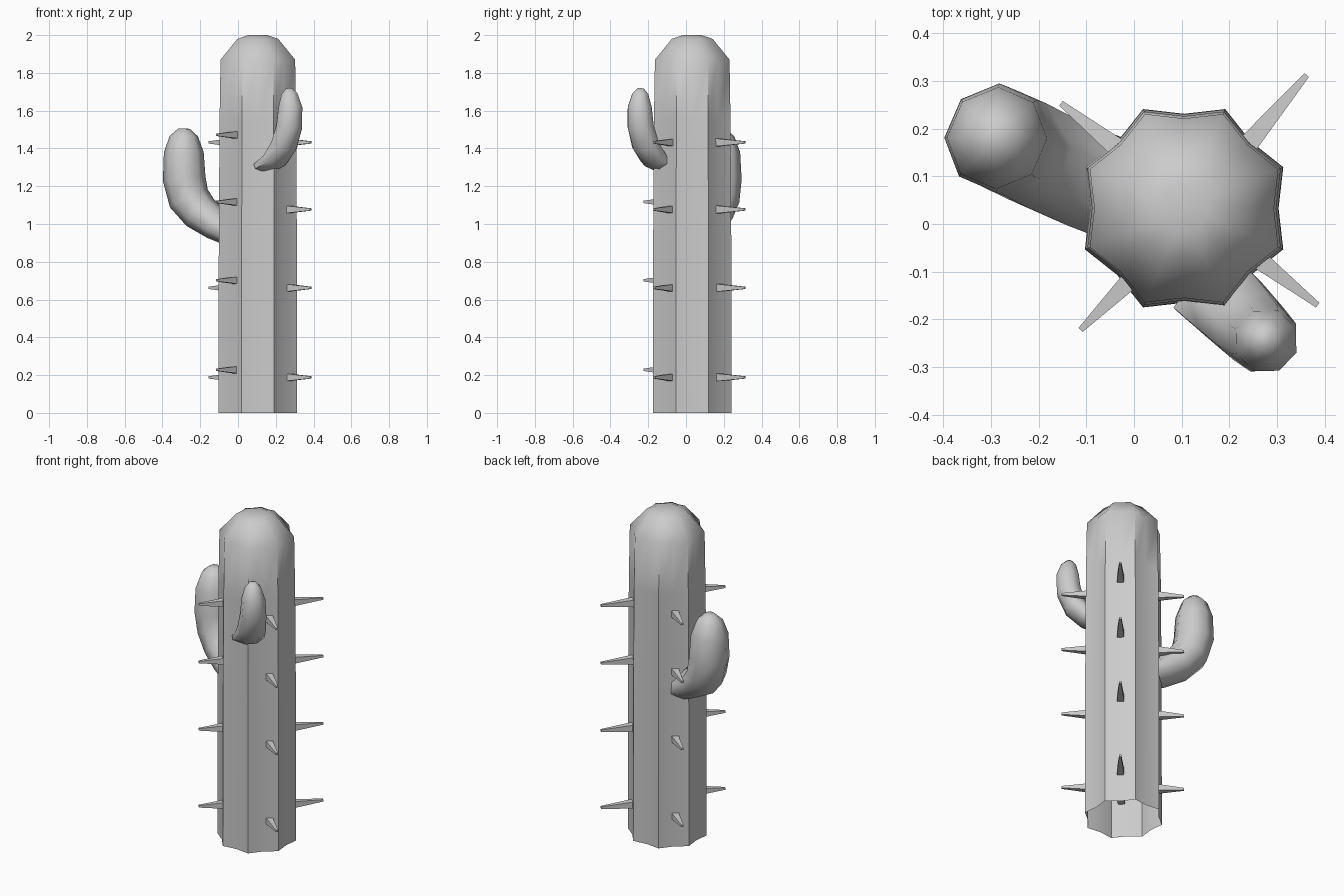
import bpy, bmesh, math
from mathutils import Vector, Matrix

if "Cube" in bpy.data.objects:
    bpy.data.objects.remove(bpy.data.objects["Cube"])


def make_object(name, bm, smooth_angle=None):
    bmesh.ops.recalc_face_normals(bm, faces=bm.faces)
    mesh = bpy.data.meshes.new(name)
    bm.to_mesh(mesh)
    bm.free()
    obj = bpy.data.objects.new(name, mesh)
    bpy.context.collection.objects.link(obj)
    if smooth_angle:
        bpy.ops.object.select_all(action='DESELECT')
        obj.select_set(True)
        bpy.context.view_layer.objects.active = obj
        bpy.ops.object.shade_smooth_by_angle(angle=math.radians(smooth_angle))
    return obj


def loft(name, rings, smooth_angle):
    """Skin a list of closed rings, capping only the last one."""
    bm = bmesh.new()
    loops = [[bm.verts.new(p) for p in ring] for ring in rings]
    n = len(loops[0])
    for a, b in zip(loops, loops[1:]):
        for i in range(n):
            j = (i + 1) % n
            bm.faces.new((a[i], a[j], b[j], b[i]))
    tip = bm.verts.new(sum((v.co for v in loops[-1]), Vector()) / n)
    for i in range(n):
        bm.faces.new((loops[-1][i], loops[-1][(i + 1) % n], tip))
    return make_object(name, bm, smooth_angle)


# Trunk: eight ridges with shallow valleys, domed top, open underneath
CENTRE = Vector((0.105, 0.033, 0))
rings = []
for z, s in [(0, 1), (0.9, 0.995), (1.55, 0.975), (1.87, 0.95),
             (1.98, 0.52), (2.0, 0.24)]:
    ring = []
    for i in range(16):
        a = math.radians(22.5 * i)
        r = (0.225 if i % 2 else 0.198) * s
        ring.append(CENTRE + Vector((r * math.cos(a), r * math.sin(a), z)))
    rings.append(ring)
loft("trunk", rings, 50)


# Arms: octagonal tubes that bend upward; each row is x, y, z, side radius, height radius
def arm(name, rows):
    pts = [Vector(r[:3]) for r in rows]
    out = pts[-1] - pts[0]
    out.z = 0
    side = Vector((0, 0, 1)).cross(out.normalized())
    rings = []
    for k, p in enumerate(pts):
        t = (pts[min(k + 1, len(pts) - 1)] - pts[max(k - 1, 0)]).normalized()
        up = t.cross(side).normalized()
        rings.append([p + side * rows[k][3] * math.cos(math.tau * (i + .5) / 8)
                      + up * rows[k][4] * math.sin(math.tau * (i + .5) / 8)
                      for i in range(8)])
    loft(name, rings, 60)


arm("large_arm", [
    (-0.02, 0.065, 0.95, 0.115, 0.075),
    (-0.11, 0.10, 0.995, 0.115, 0.085),
    (-0.20, 0.14, 1.06, 0.115, 0.10),
    (-0.26, 0.17, 1.135, 0.115, 0.11),
    (-0.285, 0.18, 1.24, 0.115, 0.113),
    (-0.287, 0.18, 1.38, 0.107, 0.105),
    (-0.287, 0.18, 1.465, 0.075, 0.075),
    (-0.285, 0.18, 1.505, 0.03, 0.03)])
arm("small_arm", [
    (0.145, -0.12, 1.305, 0.09, 0.035),
    (0.20, -0.17, 1.345, 0.088, 0.055),
    (0.245, -0.215, 1.42, 0.082, 0.068),
    (0.272, -0.24, 1.52, 0.075, 0.073),
    (0.277, -0.245, 1.62, 0.068, 0.068),
    (0.272, -0.242, 1.69, 0.045, 0.045),
    (0.27, -0.24, 1.718, 0.018, 0.018)])


# Spines: blunt four-sided spikes, four columns of four
columns = {
    "front_right": ((0.23, -0.05), (0.385, -0.17), 0.0),
    "back_right": ((0.22, 0.145), (0.362, 0.312), 0.0),
    "back_left": ((-0.01, 0.14), (-0.153, 0.253), 0.0),
    "front_left": ((0.02, -0.09), (-0.112, -0.222), 0.04)}
for side, (root, tip, lift) in columns.items():
    for k, z in enumerate((0.188, 0.662, 1.077, 1.432)):
        a = Vector((*root, z + lift))
        b = Vector((*tip, z + lift))
        m = (Matrix.Translation((a + b) / 2)
             @ (b - a).to_track_quat('Z', 'Y').to_matrix().to_4x4()
             @ Matrix.Rotation(math.pi / 4, 4, 'Z'))
        bm = bmesh.new()
        bmesh.ops.create_cone(bm, cap_ends=True, segments=4, radius1=0.033,
                              radius2=0.0085, depth=(b - a).length, matrix=m)
        make_object(f"spine_{side}_{k + 1}", bm)
